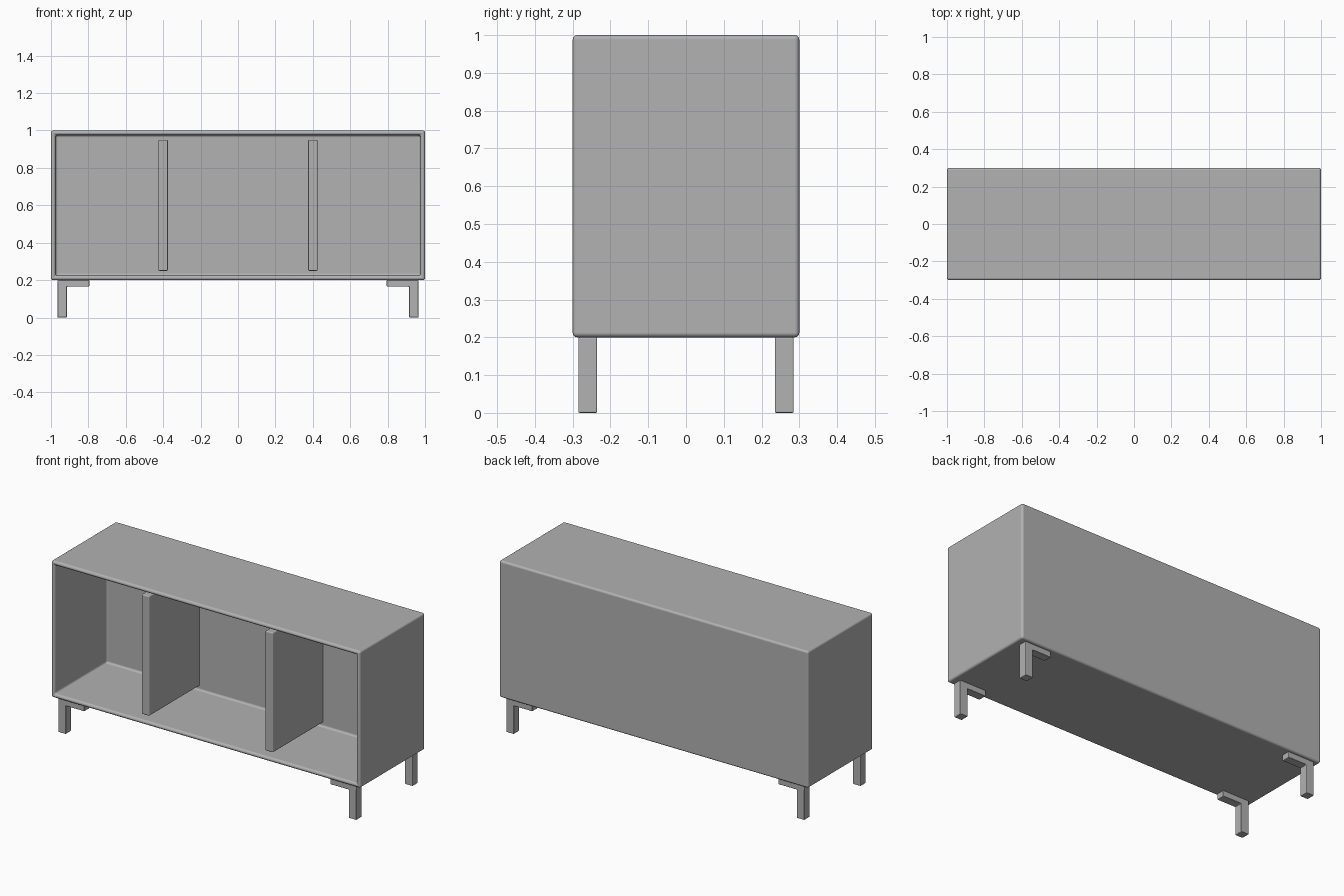
import bpy, bmesh
from mathutils import Vector

if "Cube" in bpy.data.objects:
    bpy.data.objects.remove(bpy.data.objects["Cube"], do_unlink=True)

# One plain grey for the whole cabinet
GREY = (0.445, 0.445, 0.445, 1.0)
grey = bpy.data.materials.new("grey")
grey.use_nodes = True
grey.diffuse_color = GREY
grey.node_tree.nodes["Principled BSDF"].inputs["Base Color"].default_value = GREY


def finish(name, bm, bevel, segments):
    """Turn a bmesh into a smooth-shaded object with rounded edges."""
    bmesh.ops.recalc_face_normals(bm, faces=bm.faces)
    mesh = bpy.data.meshes.new(name)
    bm.to_mesh(mesh)
    bm.free()
    mesh.materials.append(grey)
    obj = bpy.data.objects.new(name, mesh)
    bpy.context.collection.objects.link(obj)
    bpy.ops.object.select_all(action="DESELECT")
    obj.select_set(True)
    bpy.context.view_layer.objects.active = obj
    bpy.ops.object.shade_smooth()
    mod = obj.modifiers.new("rounded_edges", "BEVEL")
    mod.width = bevel
    mod.segments = segments
    mod.limit_method = "ANGLE"
    mod.harden_normals = True
    return obj


def box(low, high):
    """A bmesh box between two corners."""
    low, high = Vector(low), Vector(high)
    bm = bmesh.new()
    bmesh.ops.create_cube(bm, size=1)
    bmesh.ops.scale(bm, vec=high - low, verts=bm.verts)
    bmesh.ops.translate(bm, vec=(low + high) / 2, verts=bm.verts)
    return bm


# Cabinet shell: box with an open-fronted compartment pushed in
bm = box((-1, -0.3, 0.2), (1, 0.3, 1))
bm.normal_update()
front = min(bm.faces, key=lambda f: f.calc_center_median().y)
bmesh.ops.inset_region(bm, faces=[front], thickness=0.035)
pocket = bmesh.ops.extrude_discrete_faces(bm, faces=[front])["faces"][0]
bmesh.ops.translate(bm, vec=(0, 0.48, 0), verts=pocket.verts)
finish("cabinet_shell", bm, 0.015, 4)

# Upright dividers
for side, x in (("right", -0.4), ("left", 0.4)):
    bm = box((x - 0.025, -0.285, 0.25), (x + 0.025, 0.2, 0.95))
    finish(side + "_divider", bm, 0.006, 3)

# L-shaped legs: a post with a short mounting arm pointing inward
LEG = [(0.965, 0), (0.965, 0.2), (0.795, 0.2), (0.795, 0.165), (0.915, 0.165), (0.915, 0)]
for side, sx in (("right", -1), ("left", 1)):
    for end, y in (("front", -0.285), ("back", 0.235)):
        bm = bmesh.new()
        face = bm.faces.new([bm.verts.new((sx * x, y, z)) for x, z in LEG])
        extruded = bmesh.ops.extrude_face_region(bm, geom=[face])["geom"]
        moved = [v for v in extruded if isinstance(v, bmesh.types.BMVert)]
        bmesh.ops.translate(bm, vec=(0, 0.05, 0), verts=moved)
        finish(f"{end}_{side}_leg", bm, 0.004, 2)
